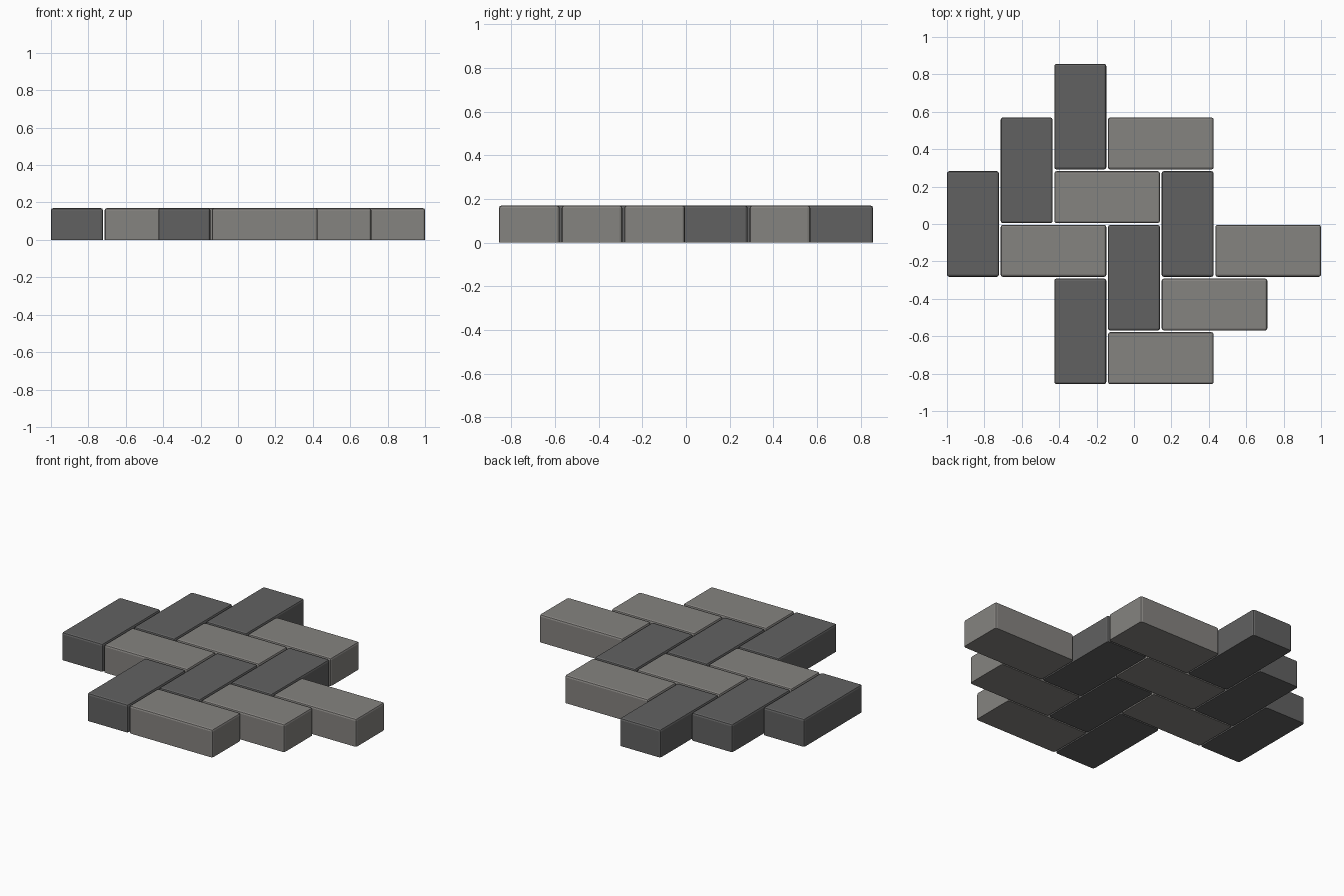
import bpy, bmesh

if "Cube" in bpy.data.objects:
    bpy.data.objects.remove(bpy.data.objects["Cube"])

PITCH, GAP, HEIGHT, BEVEL = 0.287, 0.009, 0.17, 0.012


def material(name, rgb):
    m = bpy.data.materials.new(name)
    m.diffuse_color = (*rgb, 1)
    m.use_nodes = True
    m.node_tree.nodes["Principled BSDF"].inputs["Base Color"].default_value = m.diffuse_color
    return m


light = material("light warm grey stone", (0.235, 0.227, 0.215))
dark = material("dark grey stone", (0.12, 0.12, 0.12))


def paver(name, col, row, cols, rows, mat):
    """One block covering cols x rows grid cells, softened on top and corners."""
    sx, sy = cols * PITCH - GAP, rows * PITCH - GAP
    bm = bmesh.new()
    bmesh.ops.create_cube(bm, size=1)
    for v in bm.verts:
        v.co.x *= sx
        v.co.y *= sy
        v.co.z = (v.co.z + 0.5) * HEIGHT
    # keep the bottom edges sharp
    edges = [e for e in bm.edges if max(v.co.z for v in e.verts) > 0.01]
    bmesh.ops.bevel(bm, geom=edges, offset=BEVEL, segments=2,
                    profile=0.5, affect='EDGES')
    mesh = bpy.data.meshes.new(name)
    bm.to_mesh(mesh)
    bm.free()
    mesh.materials.append(mat)
    ob = bpy.data.objects.new(name, mesh)
    ob.location = (-1 + col * PITCH + sx / 2,
                   -(6 * PITCH - GAP) / 2 + row * PITCH + sy / 2, 0)
    bpy.context.collection.objects.link(ob)


# Herringbone: lower left grid cell of every block
for i, (c, r) in enumerate([(0, 2), (1, 3), (2, 4), (2, 0), (3, 1), (4, 2)]):
    paver(f"lengthwise_paver_{i + 1}", c, r, 1, 2, dark)
for i, (c, r) in enumerate([(1, 2), (2, 3), (3, 4), (3, 0), (4, 1), (5, 2)]):
    paver(f"crosswise_paver_{i + 1}", c, r, 2, 1, light)
